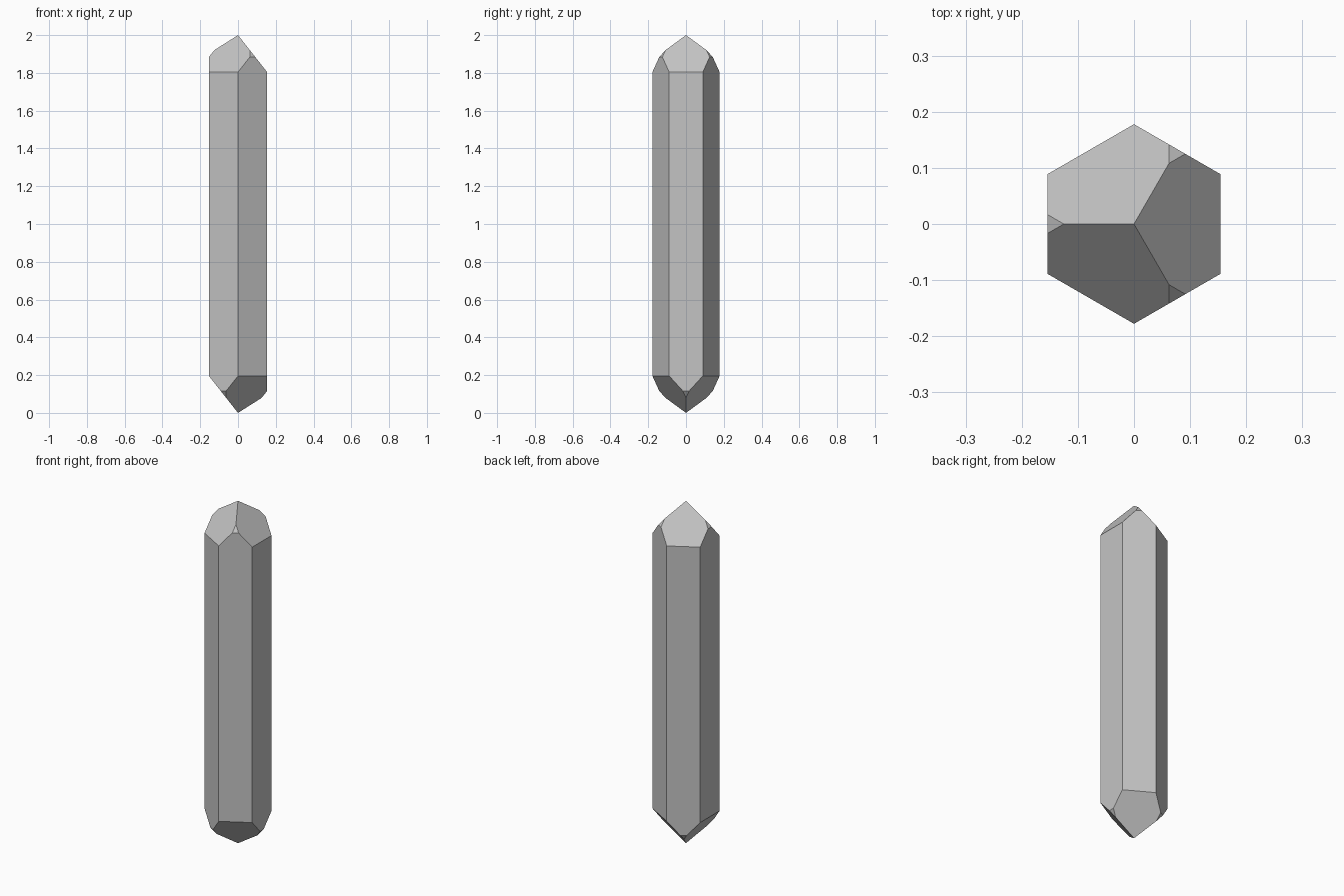
import bpy
import bmesh
from math import cos, sin, radians
from mathutils import Vector

cube = bpy.data.objects.get("Cube")
if cube:
    bpy.data.objects.remove(cube, do_unlink=True)

APOTHEM = 0.154   # centre to prism face
SLOPE = 1.27      # drop per unit outward on the tip faces
MINOR_RISE = 0.0794  # how much higher the small tip faces sit

grey = bpy.data.materials.new("crystal_grey")
grey.use_nodes = True
colour = (0.55, 0.55, 0.55, 1)
grey.diffuse_color = colour
grey.node_tree.nodes["Principled BSDF"].inputs["Base Color"].default_value = colour


def cleave(bm, point, normal):
    """Cut away everything beyond a plane and cap the opening."""
    geom = bm.verts[:] + bm.edges[:] + bm.faces[:]
    cut = bmesh.ops.bisect_plane(bm, geom=geom, dist=1e-6, plane_co=point,
                                 plane_no=normal, clear_outer=True)
    edges = [e for e in cut["geom_cut"] if isinstance(e, bmesh.types.BMEdge)]
    bmesh.ops.contextual_create(bm, geom=edges)


# Rough block
bm = bmesh.new()
bmesh.ops.create_cube(bm, size=4)

# Six prism sides
for k in range(6):
    out = Vector((cos(radians(60 * k)), sin(radians(60 * k)), 0))
    cleave(bm, out * APOTHEM, out)

# Tips: three large faces alternating with three small ones, inverted below
for k in range(6):
    out = Vector((cos(radians(60 * k)), sin(radians(60 * k)), 0))
    rise = MINOR_RISE if k % 2 else 0
    cleave(bm, Vector((0, 0, 2 + rise)), out * SLOPE + Vector((0, 0, 1)))
    cleave(bm, Vector((0, 0, -rise)), -out * SLOPE - Vector((0, 0, 1)))

bmesh.ops.remove_doubles(bm, verts=bm.verts[:], dist=1e-4)
bmesh.ops.recalc_face_normals(bm, faces=bm.faces[:])

mesh = bpy.data.meshes.new("crystal")
bm.to_mesh(mesh)
bm.free()
mesh.materials.append(grey)
crystal = bpy.data.objects.new("crystal", mesh)
bpy.context.collection.objects.link(crystal)
